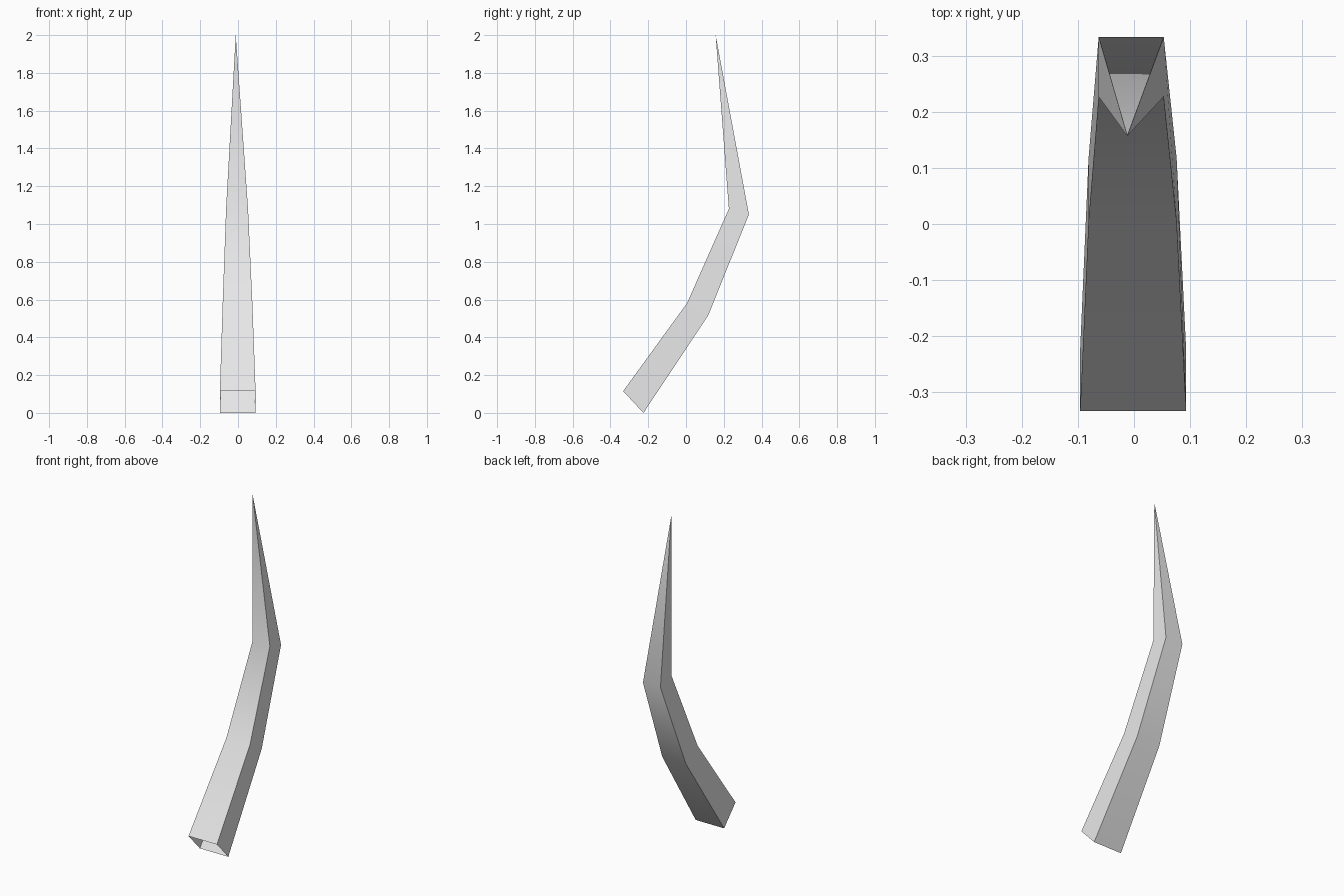
import bpy
import bmesh
import math

cube = bpy.data.objects.get("Cube")
if cube:
    bpy.data.objects.remove(cube, do_unlink=True)

# Plain grey material
grey = bpy.data.materials.new("light grey")
grey.use_nodes = True
colour = (0.8, 0.8, 0.8, 1)
grey.diffuse_color = colour
grey.node_tree.nodes["Principled BSDF"].inputs["Base Color"].default_value = colour

# Rings from base to bend: left x, right x, front (y, z), back (y, z)
sections = [
    (-0.096, 0.093, (-0.333, 0.115), (-0.225, 0.0)),
    (-0.081, 0.076, (0.005, 0.58), (0.117, 0.515)),
    (-0.063, 0.053, (0.227, 1.08), (0.333, 1.05)),
]
tip_point = (-0.012, 0.157, 2.0)

# Square tapering horn, open at the base and closed to a point
bm = bmesh.new()
rings = []
for x0, x1, front, back in sections:
    corners = [(x0, *front), (x1, *front), (x1, *back), (x0, *back)]
    rings.append([bm.verts.new(c) for c in corners])
tip = bm.verts.new(tip_point)

for i in range(4):
    j = (i + 1) % 4
    for low, high in zip(rings, rings[1:]):
        bm.faces.new((low[i], low[j], high[j], high[i]))
    bm.faces.new((rings[-1][i], rings[-1][j], tip))

mesh = bpy.data.meshes.new("horn")
bm.to_mesh(mesh)
bm.free()
mesh.materials.append(grey)
horn = bpy.data.objects.new("horn", mesh)
bpy.context.collection.objects.link(horn)

# Soft along the bends, crisp at the four corners
bpy.ops.object.select_all(action="DESELECT")
horn.select_set(True)
bpy.context.view_layer.objects.active = horn
bpy.ops.object.shade_smooth_by_angle(angle=math.radians(50))
